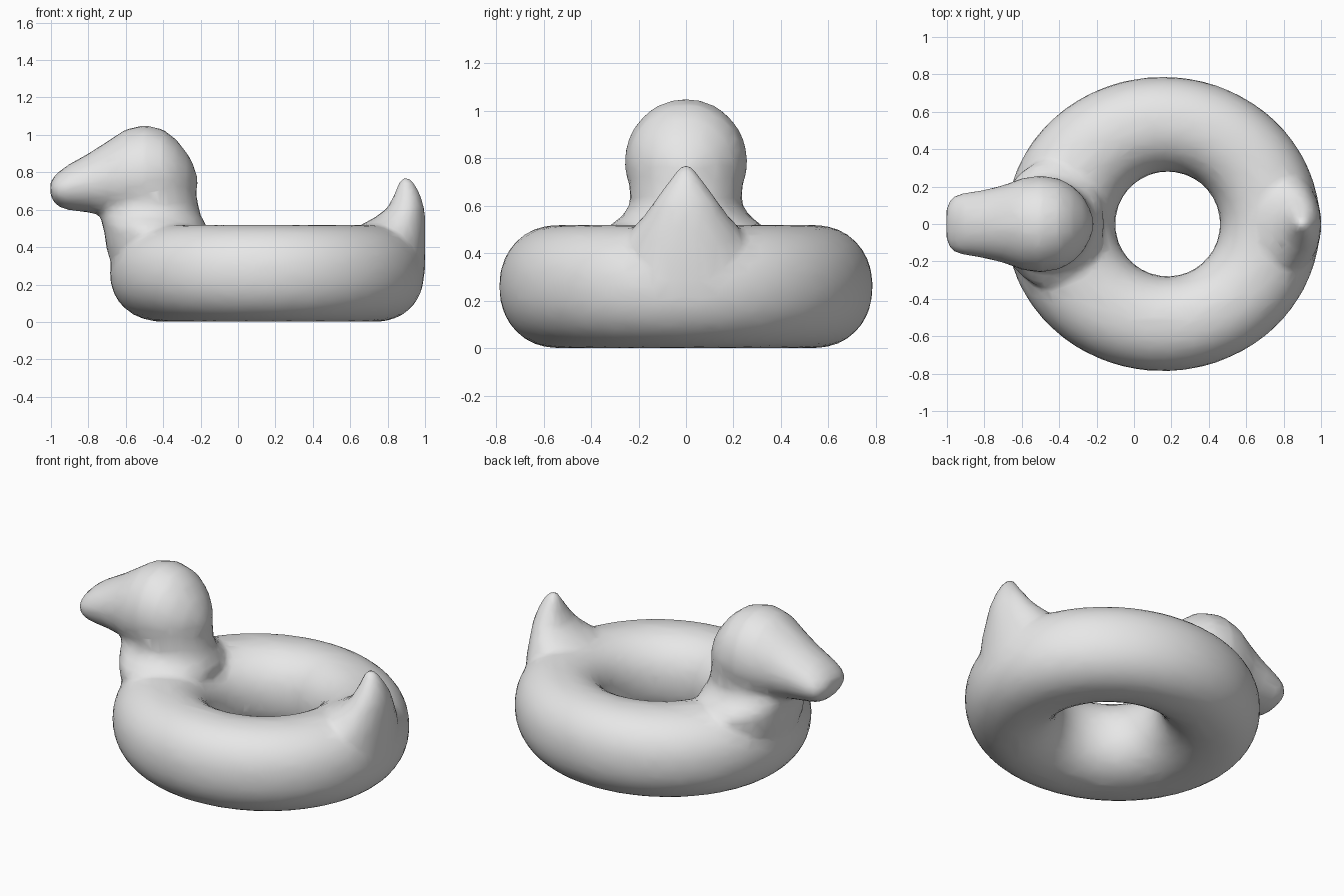
import bpy, bmesh
from math import cos, sin, pi, copysign

cube = bpy.data.objects.get("Cube")
if cube:
    bpy.data.objects.remove(cube, do_unlink=True)

grey = bpy.data.materials.new("plain grey")
grey.use_nodes = True
grey.diffuse_color = (0.8, 0.8, 0.8, 1)
grey.node_tree.nodes["Principled BSDF"].inputs["Base Color"].default_value = (0.8, 0.8, 0.8, 1)

bm = bmesh.new()


def angles(n):
    return [2 * pi * i / n for i in range(n)]


def loft(rings, closed=False):
    """Skin a list of point loops; cap the ends unless the loft closes on itself."""
    loops = [[bm.verts.new(p) for p in ring] for ring in rings]
    pairs = list(zip(loops, loops[1:]))
    if closed:
        pairs.append((loops[-1], loops[0]))
    else:
        bm.faces.new(loops[0][::-1])
        bm.faces.new(loops[-1])
    for a, b in pairs:
        for i in range(len(a)):
            j = (i + 1) % len(a)
            bm.faces.new((a[i], a[j], b[j], b[i]))


def upright(sections, n=32):
    """Stack of ellipses: height, back x, front x, half width."""
    loft([[((x0 + x1) / 2 + (x1 - x0) / 2 * cos(a), w * sin(a), z) for a in angles(n)]
          for z, x0, x1, w in sections])


def lengthwise(sections, n=32):
    """Row of ellipses along x: x, bottom, top, half width."""
    loft([[(x, w * cos(a), (z0 + z1) / 2 + (z1 - z0) / 2 * sin(a)) for a in angles(n)]
          for x, z0, z1, w in sections])


def soft(v):
    return copysign(abs(v) ** 0.93, v)


# Inflated ring: round hole, slightly oval outside
rings = []
for a in angles(72):
    ring = []
    for b in angles(32):
        t = 0.5 + 0.5 * soft(cos(b))
        x = (0.18 + 0.28 * cos(a)) * (1 - t) + (0.155 + 0.84 * cos(a)) * t
        y = (0.28 * (1 - t) + 0.787 * t) * sin(a)
        ring.append((x, y, 0.26 + 0.26 * soft(sin(b))))
    rings.append(ring)
loft(rings, closed=True)

# Breast and neck
upright([(0.25, -0.66, -0.20, 0.28), (0.40, -0.705, -0.18, 0.33),
         (0.48, -0.715, -0.16, 0.345), (0.52, -0.725, -0.17, 0.32),
         (0.56, -0.735, -0.195, 0.265), (0.61, -0.735, -0.21, 0.235),
         (0.70, -0.70, -0.225, 0.24)])

# Head tapering into the bill
lengthwise([(-1.003, 0.68, 0.75, 0.08), (-0.985, 0.64, 0.775, 0.13),
            (-0.95, 0.61, 0.81, 0.157), (-0.90, 0.597, 0.845, 0.167),
            (-0.80, 0.585, 0.90, 0.183), (-0.70, 0.565, 0.965, 0.207),
            (-0.60, 0.53, 1.03, 0.245), (-0.50, 0.52, 1.053, 0.26),
            (-0.40, 0.53, 1.03, 0.242), (-0.33, 0.56, 0.975, 0.205),
            (-0.27, 0.61, 0.90, 0.145), (-0.235, 0.67, 0.83, 0.08),
            (-0.217, 0.72, 0.77, 0.03)])

# Upturned tail
upright([(0.28, 0.70, 1.0, 0.27), (0.45, 0.67, 1.002, 0.25),
         (0.52, 0.66, 1.002, 0.215), (0.56, 0.735, 1.0, 0.175),
         (0.61, 0.80, 0.995, 0.14), (0.68, 0.835, 0.975, 0.09),
         (0.74, 0.858, 0.945, 0.045), (0.776, 0.875, 0.91, 0.018)])

bmesh.ops.recalc_face_normals(bm, faces=bm.faces)
mesh = bpy.data.meshes.new("duck_swim_ring")
bm.to_mesh(mesh)
bm.free()
mesh.materials.append(grey)
duck = bpy.data.objects.new("duck_swim_ring", mesh)
bpy.context.collection.objects.link(duck)

# Fuse the parts into one soft skin, then thin it to broad facets
remesh = duck.modifiers.new("one_skin", "REMESH")
remesh.mode = "VOXEL"
remesh.voxel_size = 0.02
remesh.use_smooth_shade = True
relax = duck.modifiers.new("soft_joins", "SMOOTH")
relax.factor = 0.5
relax.iterations = 5
thin = duck.modifiers.new("broad_facets", "DECIMATE")
thin.ratio = 0.12
